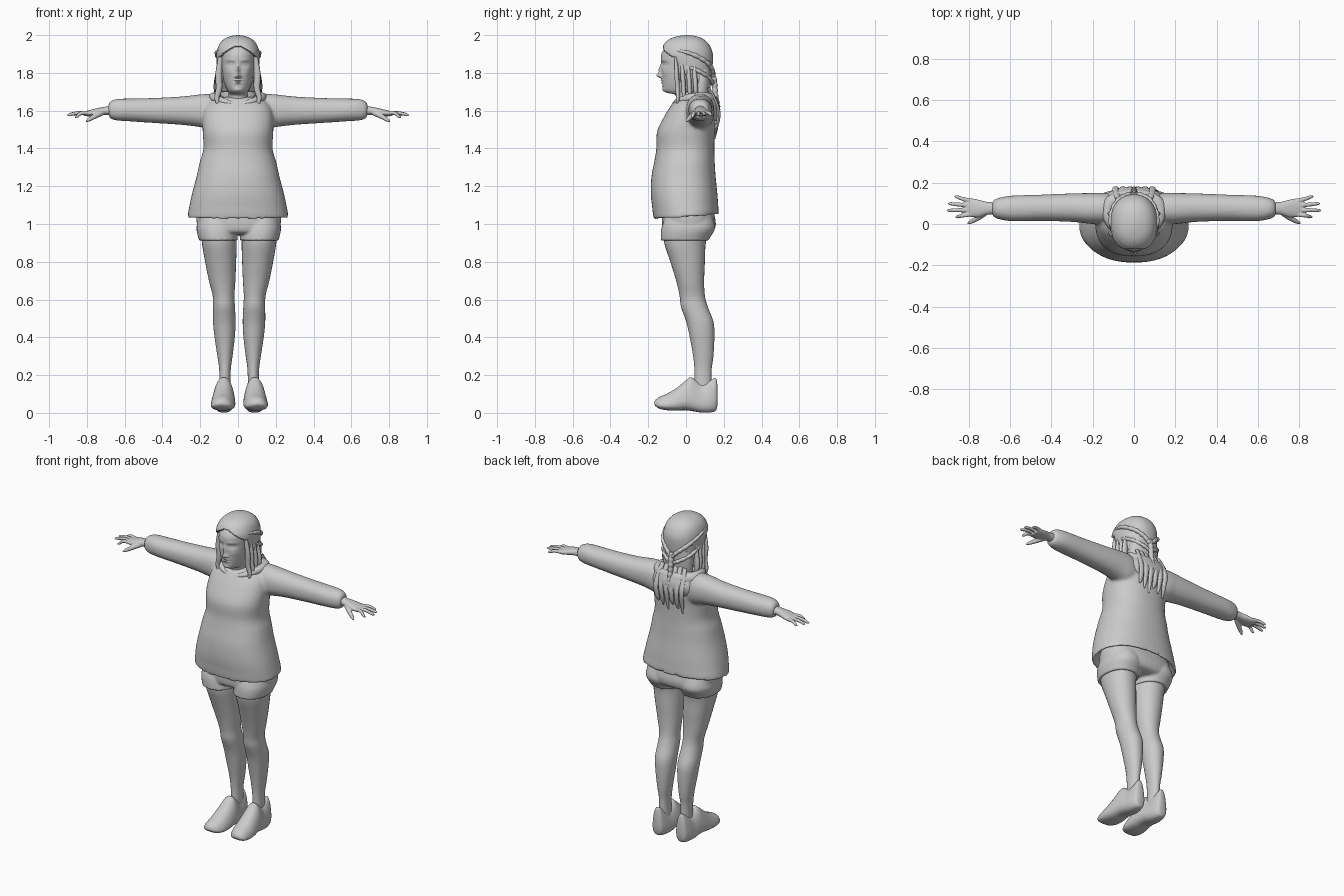
import bpy, bmesh, math
from mathutils import Vector

grey = bpy.data.materials.new("plain grey")
grey.diffuse_color = (0.6, 0.6, 0.6, 1)


def catmull(rows, k):
    """Smooth a list of number tuples."""
    out = []
    for i in range(len(rows) - 1):
        p = [rows[max(0, min(len(rows) - 1, i + j))] for j in (-1, 0, 1, 2)]
        for s in range(k):
            t = s / k
            out.append([0.5 * (2 * b + (c - a) * t + (2 * a - 5 * b + 4 * c - d) * t * t
                               + (3 * b - a - 3 * c + d) * t ** 3) for a, b, c, d in zip(*p)])
    return out + [list(rows[-1])]


def skin(bm, loops, cap=True):
    """Bridge a row of point loops."""
    vs = [[bm.verts.new(p) for p in lp] for lp in loops]
    n = len(vs[0])
    for a, b in zip(vs, vs[1:]):
        for j in range(n):
            bm.faces.new((a[j], a[(j + 1) % n], b[(j + 1) % n], b[j]))
    if cap:
        bm.faces.new(vs[0][::-1])
        bm.faces.new(vs[-1])


def loft(bm, axis, rings, seg=32, n=2.2, k=5, taper=0, cap=True):
    """Rings are (position on axis, a0, a1, b0, b1)."""
    loops = []
    for t, a0, a1, b0, b1 in catmull(rings, k):
        lp = []
        for j in range(seg):
            w = 2 * math.pi * j / seg
            c, s = (math.copysign(abs(f) ** (2 / n), f) for f in (math.cos(w), math.sin(w)))
            a = (a0 + a1) / 2 + (a1 - a0) / 2 * c * (1 - taper * (s + 1) / 2)
            b = (b0 + b1) / 2 + (b1 - b0) / 2 * s
            lp.append({'x': (t, a, b), 'y': (a, t, b), 'z': (a, b, t)}[axis])
        loops.append(lp)
    skin(bm, loops, cap)


def zloft(bm, rings, **kw):
    """Rings are (z, half width, front y, back y)."""
    loft(bm, 'z', [(z, -w, w, f, b) for z, w, f, b in rings], **kw)


def tube(bm, pts, seg=10, k=5, ripple=0, flat=1):
    """Swept round strand through (x, y, z, radius) points."""
    rows = catmull(pts, k)
    loops = []
    for i, r in enumerate(rows):
        d = Vector(rows[min(i + 1, len(rows) - 1)][:3]) - Vector(rows[max(i - 1, 0)][:3])
        u = d.cross(Vector((0.05, 1, 0.1))).normalized()
        v = d.cross(u).normalized() * flat
        rad = r[3] * (1 - ripple * abs(math.cos(i * math.pi / 4)))
        loops.append([Vector(r[:3]) + rad * (math.cos(w) * u + math.sin(w) * v)
                      for w in (2 * math.pi * j / seg for j in range(seg))])
    skin(bm, loops)


def ball(bm, c, r):
    loft(bm, 'z', [(c[2] + r[2] * math.cos(a), c[0] - r[0] * math.sin(a), c[0] + r[0] * math.sin(a),
                    c[1] - r[1] * math.sin(a), c[1] + r[1] * math.sin(a))
                   for a in (0.05 + (math.pi - 0.1) * i / 8 for i in range(9))], n=2, k=3)


def finish(name, bm, mirror=False, voxel=0, smooth=0, shift=0):
    bmesh.ops.recalc_face_normals(bm, faces=bm.faces)
    if mirror:
        g = bmesh.ops.duplicate(bm, geom=bm.verts[:] + bm.edges[:] + bm.faces[:])['geom']
        for e in g:
            if isinstance(e, bmesh.types.BMVert):
                e.co.x *= -1
        bmesh.ops.reverse_faces(bm, faces=[e for e in g if isinstance(e, bmesh.types.BMFace)])
    me = bpy.data.meshes.new(name)
    bm.to_mesh(me)
    bm.free()
    me.materials.append(grey)
    ob = bpy.data.objects.new(name, me)
    bpy.context.collection.objects.link(ob)
    ob.location.x = shift
    bpy.context.view_layer.objects.active = ob
    ob.select_set(True)
    bpy.ops.object.shade_smooth_by_angle(angle=math.radians(50))
    ob.select_set(False)
    if voxel:
        m = ob.modifiers.new("blend", 'REMESH')
        m.mode, m.voxel_size, m.use_smooth_shade = 'VOXEL', voxel, True
        s = ob.modifiers.new("soften", 'SMOOTH')
        s.factor, s.iterations = 0.5, smooth
    return ob


# Head and neck, with the face pushed in and out of a smooth egg
bm = bmesh.new()
zloft(bm, [(1.58, .06, -.05, .08), (1.655, .054, -.05, .075), (1.685, .052, -.06, .08),
           (1.695, .05, -.102, .085), (1.71, .058, -.119, .09), (1.74, .07, -.124, .1),
           (1.78, .081, -.127, .115), (1.84, .089, -.13, .128), (1.90, .09, -.13, .128),
           (1.95, .078, -.1, .105), (1.975, .05, -.07, .075), (1.985, .01, -.01, .02)], seg=112, k=9)
features = [(0, 1.785, .012, .012, -.026), (0, 1.815, .009, .026, -.016), (.014, 1.779, .008, .007, -.009),
            (.04, 1.846, .021, .012, .013), (.04, 1.846, .013, .006, -.008), (.04, 1.868, .025, .006, -.004),
            (0, 1.761, .022, .005, -.008), (0, 1.747, .017, .005, -.008), (0, 1.754, .026, .003, .004),
            (0, 1.708, .022, .011, -.006), (.05, 1.80, .02, .02, -.004)]
for v in bm.verts:
    if v.co.y < -.03 and v.co.z > 1.69:
        v.co.y += sum(d * math.exp(-((abs(v.co.x) - x) / rx) ** 2 - ((v.co.z - z) / rz) ** 2)
                      for x, z, rx, rz, d in features)
finish("head", bm)

# Ears
bm = bmesh.new()
ball(bm, (.098, .005, 1.82), (.016, .02, .034))
finish("ears", bm, mirror=True)

# Hair cap with the face cut out
bm = bmesh.new()
zloft(bm, [(1.70, .085, -.02, .12), (1.76, .1, -.06, .13), (1.83, .111, -.11, .14), (1.9, .114, -.138, .142),
           (1.95, .1, -.118, .122), (1.98, .072, -.085, .09), (1.995, .035, -.04, .05), (2.0, .005, 0, .01)],
      seg=64, k=8)
cut = [f for f in bm.faces if f.calc_center_median().z < 1.702 or
       (f.calc_center_median().y < -.045 and f.calc_center_median().z < 1.945 - 6 * f.calc_center_median().x ** 2)]
bmesh.ops.delete(bm, geom=cut, context='FACES')
cap = finish("hair_cap", bm)
sol = cap.modifiers.new("thickness", 'SOLIDIFY')
sol.thickness, sol.offset = .015, -1

# Loose hair: mass behind the neck, face-framing locks, ends over the hood
bm = bmesh.new()
zloft(bm, [(1.62, .085, .05, .115), (1.68, .094, .03, .125), (1.76, .098, .03, .133), (1.82, .09, .03, .135)])
finish("back_hair", bm)
bm = bmesh.new()
for i in range(4):
    y = -.055 + .032 * i
    tube(bm, [(.09, y, 1.9, .01), (.102, y + .005, 1.8, .017), (.1 + .004 * i, y + .01, 1.72, .017),
              (.112 - .004 * i, y + .012, 1.66, .012), (.09, y + .01, 1.60 + .01 * i, .003)], flat=.7)
finish("side_locks", bm, mirror=True)
bm = bmesh.new()
for i in range(6):
    x = -.085 + .034 * i
    tube(bm, [(x * .9, .12, 1.72, .014), (x, .15, 1.66, .016), (x * 1.05, .173, 1.59, .016),
              (x, .164, 1.52, .014), (x, .152, 1.45 + .02 * (i % 3), .005)], flat=.6)
finish("back_locks", bm)

# Braids meeting behind the head and hanging down
bm = bmesh.new()
tube(bm, [(.1, -.05, 1.92, .008), (.113, .03, 1.9, .013), (.085, .105, 1.86, .014), (.04, .138, 1.82, .014),
          (0, .145, 1.78, .013)], k=8, ripple=.25)
tube(bm, [(.108, .02, 1.83, .01), (.098, .085, 1.80, .013), (.05, .13, 1.765, .013), (0, .142, 1.74, .012)],
     k=8, ripple=.25)
finish("side_braids", bm, mirror=True)
bm = bmesh.new()
tube(bm, [(0, .14, 1.81, .014), (0, .15, 1.75, .018), (0, .155, 1.69, .017), (0, .17, 1.63, .012),
          (0, .178, 1.6, .004)], k=8, ripple=.25)
finish("tail_braid", bm)

# Hooded top: body with hollow hem, sleeves blended in
bm = bmesh.new()
zloft(bm, [(1.10, .21, -.135, .15), (1.055, .238, -.15, .157), (1.036, .264, -.168, .17), (1.06, .264, -.174, .172),
           (1.15, .246, -.186, .167), (1.25, .22, -.183, .157), (1.33, .202, -.168, .152), (1.4, .183, -.157, .15),
           (1.49, .187, -.153, .152), (1.57, .187, -.115, .158), (1.63, .17, -.078, .15), (1.665, .12, -.05, .13),
           (1.675, .05, -.02, .08)], seg=48, n=2.3)
for m in (1, -1):
    loft(bm, 'x', [(m * x, *r) for x, *r in (
        (.06, .01, .14, 1.5, 1.675), (.14, 0, .15, 1.5, 1.688), (.2, 0, .15, 1.513, 1.686),
        (.3, .01, .148, 1.525, 1.675), (.45, .015, .142, 1.535, 1.667), (.58, .013, .138, 1.544, 1.664),
        (.64, .02, .13, 1.548, 1.662), (.675, .032, .118, 1.558, 1.65), (.685, .045, .105, 1.575, 1.635))])
for v in bm.verts:  # hem rises towards the back
    if v.co.z < 1.09:
        v.co.z += .07 * v.co.y
finish("hooded_top", bm, voxel=.009, smooth=4)

# Hood lying on the shoulders
bm = bmesh.new()
tube(bm, [(m * x, y, z, r) for m, x, y, z, r in (
    (-1, .02, -.065, 1.635, .01), (-1, .08, -.04, 1.65, .018), (-1, .125, .03, 1.668, .026),
    (-1, .11, .105, 1.663, .034), (1, 0, .135, 1.655, .034), (1, .11, .105, 1.663, .034),
    (1, .125, .03, 1.668, .026), (1, .08, -.04, 1.65, .018), (1, .02, -.065, 1.635, .01))], seg=16, k=6)
ball(bm, (0, .118, 1.61), (.145, .062, .085))
finish("hood", bm, voxel=.007, smooth=4)

# Hands with fingers
bm = bmesh.new()
loft(bm, 'x', [(.66, .047, .105, 1.575, 1.627), (.71, .045, .107, 1.577, 1.62), (.75, .034, .117, 1.573, 1.612),
               (.79, .034, .124, 1.57, 1.602), (.815, .045, .118, 1.573, 1.595)])
for y0, x1, y1, z1 in ((.047, .865, .035, 1.562), (.068, .905, .066, 1.572), (.09, .9, .098, 1.575),
                       (.112, .87, .132, 1.572)):
    tube(bm, [(.785, y0, 1.587, .011), ((.79 + x1) / 2, (y0 + y1) / 2, 1.588, .01),
              (x1 - .012, y1, z1 + .006, .008), (x1, y1, z1 + .002, .003)])
tube(bm, [(.72, .055, 1.59, .016), (.755, .03, 1.572, .014), (.79, .01, 1.552, .01), (.805, .002, 1.542, .004)])
finish("hands", bm, mirror=True, voxel=.004, smooth=2)

# Shorts: seat and two leg openings
bm = bmesh.new()
zloft(bm, [(1.13, .19, -.11, .13), (1.06, .222, -.125, .148), (1.0, .222, -.128, .158), (.96, .212, -.12, .145),
           (.945, .18, -.09, .11)], seg=48, n=2.4)
for m in (1, -1):
    loft(bm, 'z', [(z, m * a, m * b, f, k) for z, a, b, f, k in (
        (.925, .03, .185, -.1, .1), (.91, .008, .205, -.13, .115), (.93, .006, .215, -.134, .128),
        (.98, .006, .224, -.13, .155), (1.04, .01, .21, -.11, .14))])
finish("shorts", bm, voxel=.007, smooth=3, shift=.004)

# Legs
bm = bmesh.new()
loft(bm, 'z', [(.97, .015, .2, -.115, .13), (.9, .013, .197, -.115, .105), (.8, .016, .18, -.083, .1),
               (.7, .02, .16, -.052, .096), (.62, .025, .14, -.034, .1), (.56, .022, .138, -.026, .116),
               (.48, .019, .138, .002, .146), (.4, .023, .13, .02, .15), (.3, .035, .115, .038, .145),
               (.22, .045, .105, .045, .135), (.1, .045, .105, .045, .135)], n=2.1)
finish("legs", bm, mirror=True, shift=.006)

# Shoes
bm = bmesh.new()
loft(bm, 'y', [(.168, .06, .1, .05, .13), (.158, .042, .122, .012, .183), (.125, .028, .136, .002, .17),
               (.08, .02, .142, .002, .155), (.03, .014, .15, .01, .188), (.0, .01, .156, .014, .172),
               (-.05, .008, .163, .012, .132), (-.1, .012, .164, .014, .102), (-.14, .03, .155, .022, .085),
               (-.16, .055, .135, .035, .07), (-.168, .085, .11, .045, .058)], n=2.5, taper=.45)
finish("shoes", bm, mirror=True, shift=.007)
